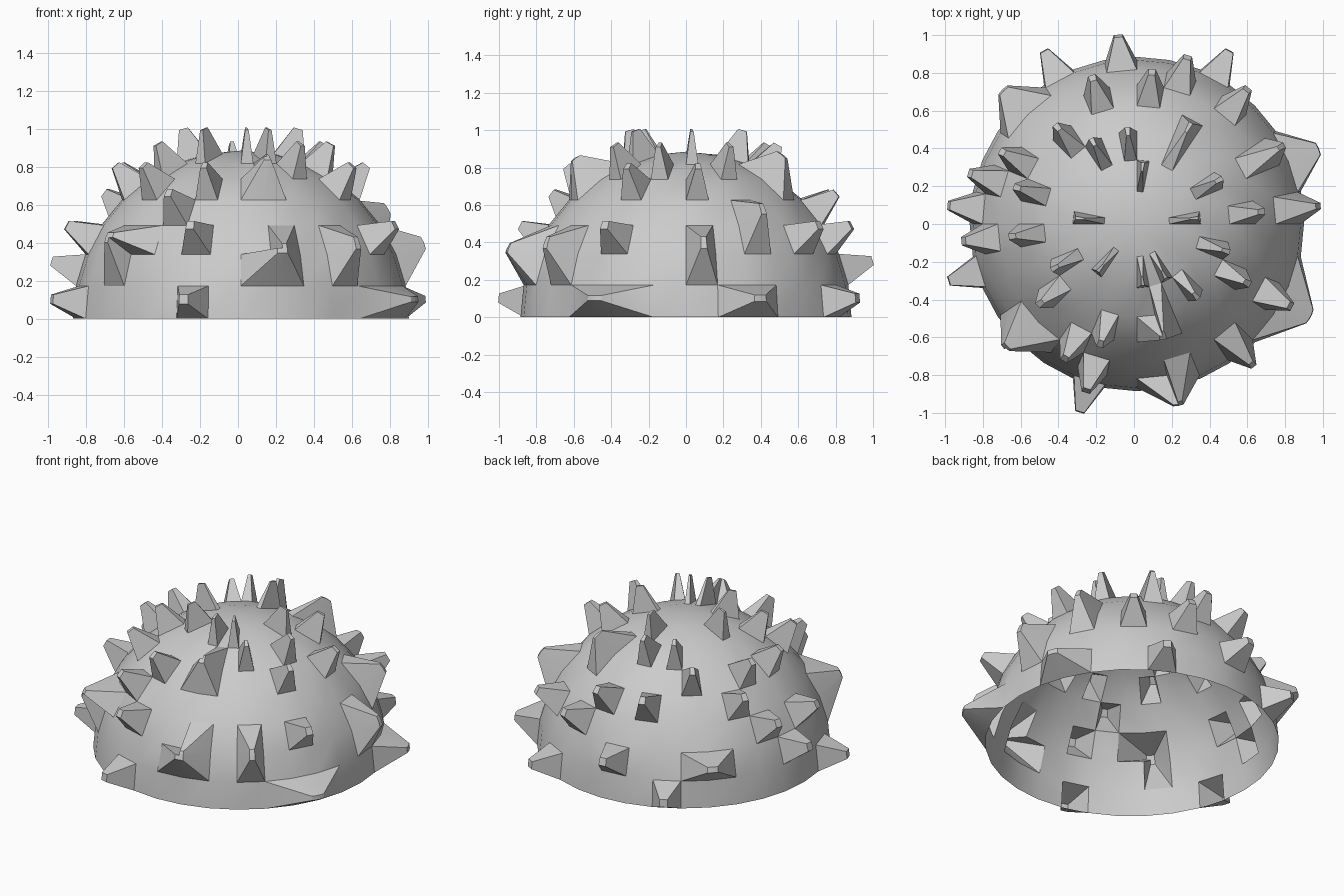
import bpy, bmesh
from math import pi, cos, sin
from mathutils import Vector

if "Cube" in bpy.data.objects:
    bpy.data.objects.remove(bpy.data.objects["Cube"])

SEG, ROWS = 32, 8          # 11.25 degree grid
R, TIP, CX = 0.885, 1.045, 0.015
STEP = 2 * pi / SEG


def direction(a, e):
    return Vector((cos(e * STEP) * cos(a * STEP), cos(e * STEP) * sin(a * STEP), sin(e * STEP)))


# open half-sphere shell on a latitude / longitude grid
bm = bmesh.new()
rings = [[bm.verts.new(direction(a, e) * R) for a in range(SEG)] for e in range(ROWS)]
pole = bm.verts.new((0, 0, R))
cell = {}
for e in range(ROWS):
    for a in range(SEG):
        b = (a + 1) % SEG
        if e < ROWS - 1:
            cell[a, e] = bm.faces.new((rings[e][a], rings[e][b], rings[e + 1][b], rings[e + 1][a]))
        else:
            bm.faces.new((rings[e][a], rings[e][b], pole))

# single-cell spikes: row -> columns
single = {6: (0, 7, 15, 20, 24, 26), 5: (2, 8, 10, 18, 27, 30),
          4: (0, 11, 14, 16, 19, 22, 29), 3: (7, 9, 13, 21),
          2: (4, 6, 14, 16, 22, 29), 1: (8, 15), 0: (5, 10, 17, 22)}
spikes = [[(a, e)] for e, cols in single.items() for a in cols]
# larger spikes grown from several cells
spikes += [[(5, 4), (5, 5)], [(24, 4), (25, 4), (25, 5)], [(2, 2), (2, 3)],
           [(27, 1), (27, 2)], [(24, 1), (25, 1), (25, 2)],
           [(19, 1), (19, 2), (20, 2)], [(11, 1), (12, 1)],
           [(1, 0), (2, 0)], [(0, 1), (0, 2)], [(28, 0), (29, 0), (30, 0)]]


# extrude each patch outward and shrink it to a blunt tip
def spike(cells):
    n = len(cells)
    d = direction(sum(a + 0.5 for a, e in cells) / n, sum(e + 0.5 for a, e in cells) / n)
    faces = [cell[c] for c in cells]
    new = bmesh.ops.extrude_face_region(bm, geom=faces)["geom"]
    verts = [g for g in new if isinstance(g, bmesh.types.BMVert)]
    mid = sum((v.co for v in verts), Vector()) / len(verts)
    for v in verts:
        v.co = d * TIP + (v.co - mid) * (0.28 / n ** 0.5)
    # leave the spike hollow from inside
    bmesh.ops.delete(bm, geom=[f for f in faces if f.is_valid], context='FACES')


for s in spikes:
    spike(s)

bmesh.ops.translate(bm, verts=bm.verts[:], vec=(CX, 0, 0))
bmesh.ops.recalc_face_normals(bm, faces=bm.faces[:])
mesh = bpy.data.meshes.new("spiked_dome")
bm.to_mesh(mesh)
bm.free()
dome = bpy.data.objects.new("spiked_dome", mesh)
bpy.context.collection.objects.link(dome)
bpy.context.view_layer.objects.active = dome
dome.select_set(True)
bpy.ops.object.shade_smooth_by_angle(angle=0.4)
